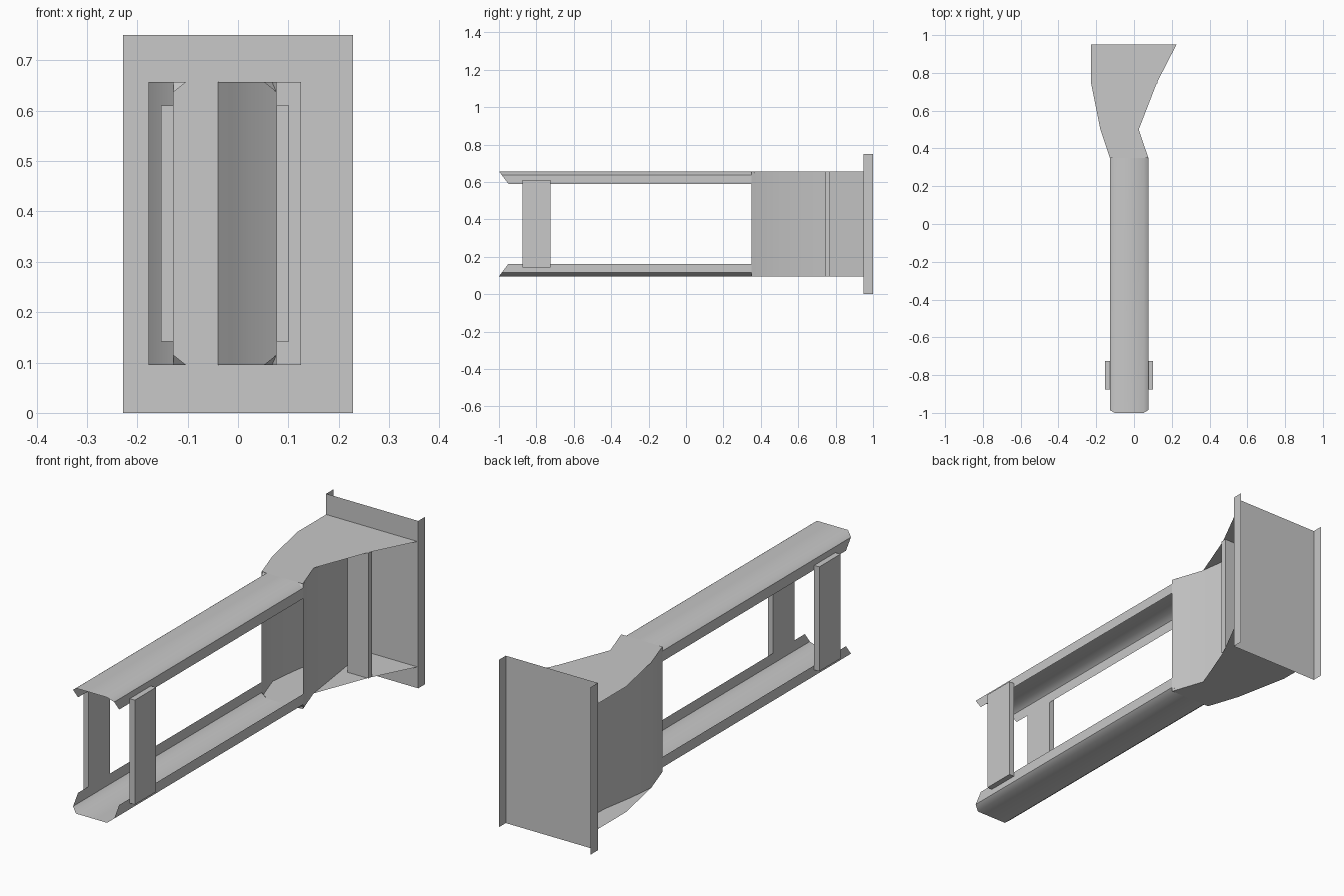
import bpy
import bmesh
import math

cube = bpy.data.objects.get("Cube")
if cube:
    bpy.data.objects.remove(cube, do_unlink=True)

steel = bpy.data.materials.new("grey_steel")
steel.use_nodes = True
GREY = (0.58, 0.58, 0.58, 1)
steel.diffuse_color = GREY
steel.node_tree.nodes["Principled BSDF"].inputs["Base Color"].default_value = GREY

BOTTOM, TOP = 0.095, 0.657   # duct floor and roof
LEFT, RIGHT = -0.128, 0.076  # channel sides
JOINT = 0.35                 # channels meet the duct


def finish(name, bm, smooth=None):
    mesh = bpy.data.meshes.new(name)
    bm.to_mesh(mesh)
    bm.free()
    obj = bpy.data.objects.new(name, mesh)
    bpy.context.collection.objects.link(obj)
    mesh.materials.append(steel)
    if smooth:
        bpy.ops.object.select_all(action='DESELECT')
        obj.select_set(True)
        bpy.context.view_layer.objects.active = obj
        bpy.ops.object.shade_smooth_by_angle(angle=math.radians(smooth))
    return obj


def box(name, x, y, z):
    bm = bmesh.new()
    bmesh.ops.create_cube(bm, size=1)
    for v in bm.verts:
        v.co = [(a + b) / 2 + c * (b - a) for c, (a, b) in zip(v.co, (x, y, z))]
    return finish(name, bm)


def strip(name, starts, ends, smooth):
    """Sheet between two matching rows of points."""
    bm = bmesh.new()
    a = [bm.verts.new(p) for p in starts]
    b = [bm.verts.new(p) for p in ends]
    for i in range(len(a) - 1):
        bm.faces.new((a[i], a[i + 1], b[i + 1], b[i]))
    return finish(name, bm, smooth)


def upright(name, path, low, high, smooth):
    """Vertical sheet that follows a plan path."""
    return strip(name, [(x, y, low) for x, y in path], [(x, y, high) for x, y in path], smooth)


def panel(name, points):
    bm = bmesh.new()
    bm.faces.new([bm.verts.new(p) for p in points])
    return finish(name, bm)


# Folded channels with a slanted front cut, mirrored above and below
drop, lip, fold = 0.02, 0.067, 0.025
section = [(LEFT, lip), (LEFT, drop), (LEFT + fold, 0),
           (RIGHT - fold, 0), (RIGHT, drop), (RIGHT, lip)]
# Flared outline shared by the duct roof and floor
outline = [(LEFT, JOINT), (RIGHT, JOINT), (0.025, 0.5), (0.122, 0.75),
           (0.225, 0.95), (-0.228, 0.95), (-0.228, 0.75), (-0.178, 0.5)]

for level, edge, sign in (("upper", TOP, -1), ("lower", BOTTOM, 1)):
    strip(level + "_channel",
          [(x, -1 + 0.75 * d, edge + sign * d) for x, d in section],
          [(x, JOINT, edge + sign * d) for x, d in section], 45)
    panel(level + "_duct_flare", [(x, y, edge) for x, y in outline])
    # Small gussets between the folded channel edges and the square duct
    for side, x, inward in (("right", LEFT, fold), ("left", RIGHT, -fold)):
        panel(f"{level}_{side}_gusset", [(x, JOINT, edge + sign * drop),
                                         (x + inward, JOINT, edge),
                                         (x - 0.008, JOINT + 0.025, edge)])

# Struts joining the channels
for name, x in (("right_strut", (LEFT - 0.025, LEFT)), ("left_strut", (RIGHT, RIGHT + 0.025))):
    box(name, x, (-0.875, -0.725), (0.142, 0.61))

# Bent duct walls
upright("duct_outer_wall", [(LEFT, JOINT), (-0.178, 0.5), (-0.165, 0.62),
                            (-0.14, 0.77), (-0.13, 0.95)], BOTTOM, TOP, 60)
upright("duct_inner_wall", [(RIGHT, JOINT), (0.025, 0.5), (-0.01, 0.75),
                            (-0.04, 0.95)], BOTTOM, TOP, 60)

# Post beside the inner wall
box("flare_post", (0.021, 0.125), (0.745, 0.77), (BOTTOM, TOP))

# End plate with side flanges turned back, open above and below
upright("end_plate", [(-0.228, 1), (-0.228, 0.95), (0.228, 0.95), (0.228, 1)], 0, 0.75, 30)
